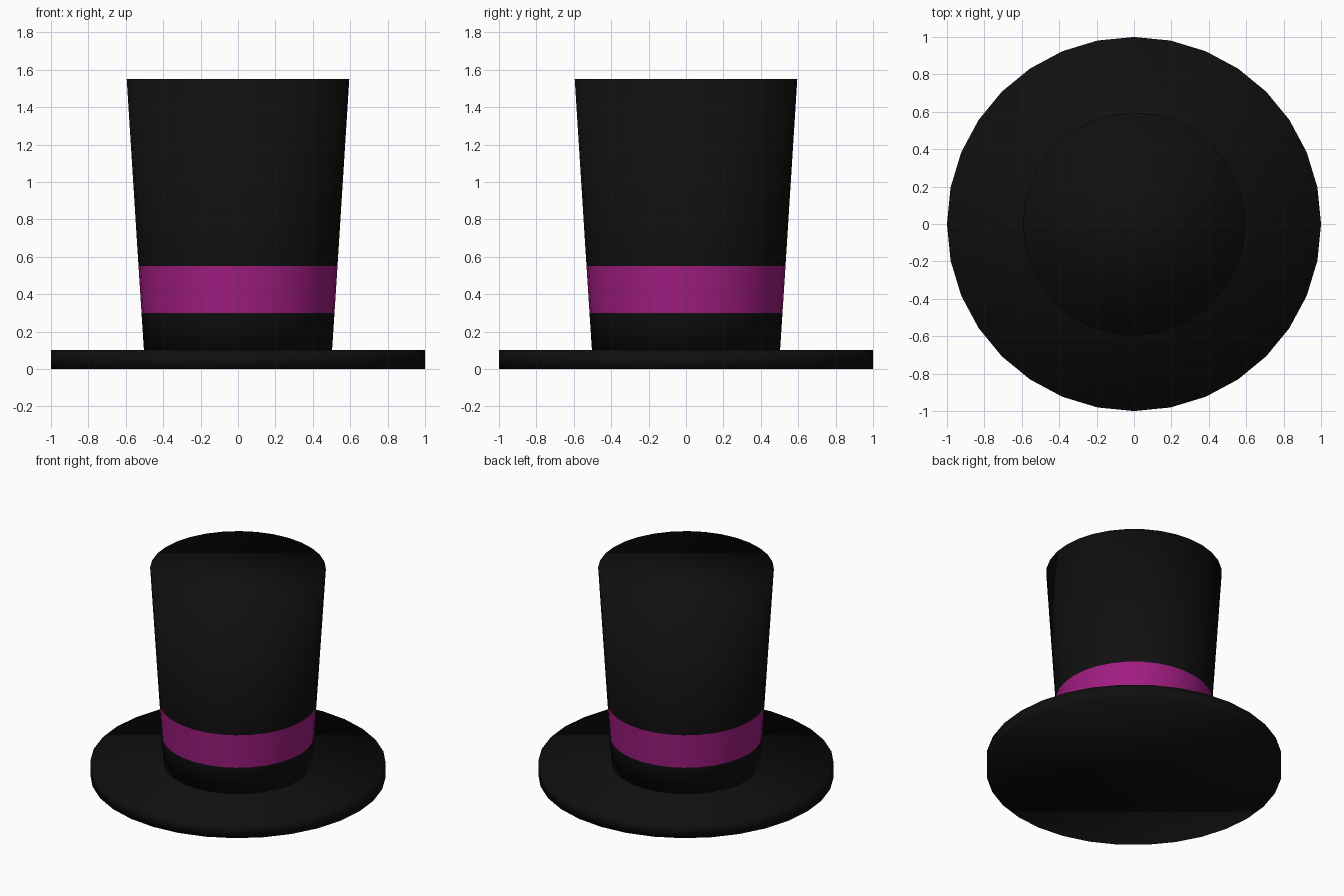
import bpy, bmesh
from math import cos, sin, tau

if "Cube" in bpy.data.objects:
    bpy.data.objects.remove(bpy.data.objects["Cube"])

SIDES = 32


def material(name, rgb):
    mat = bpy.data.materials.new(name)
    mat.diffuse_color = (*rgb, 1)
    mat.use_nodes = True
    mat.node_tree.nodes["Principled BSDF"].inputs["Base Color"].default_value = mat.diffuse_color
    return mat


def lathe(name, rings, mats, band=None):
    """Stack (radius, z) rings into a capped solid; 'band' is the ring gap given the second material."""
    bm = bmesh.new()
    loops = [[bm.verts.new((r * cos(tau * i / SIDES), r * sin(tau * i / SIDES), z))
              for i in range(SIDES)] for r, z in rings]
    for k, (low, high) in enumerate(zip(loops, loops[1:])):
        for i in range(SIDES):
            j = (i + 1) % SIDES
            face = bm.faces.new((low[i], low[j], high[j], high[i]))
            face.material_index = int(k == band)
    bm.faces.new(loops[0][::-1])
    bm.faces.new(loops[-1])
    for face in bm.faces:
        face.smooth = True
    mesh = bpy.data.meshes.new(name)
    bm.to_mesh(mesh)
    bm.free()
    for mat in mats:
        mesh.materials.append(mat)
    obj = bpy.data.objects.new(name, mesh)
    bpy.context.collection.objects.link(obj)
    return obj


felt = material("black_felt", (0.005, 0.005, 0.005))
ribbon = material("purple_ribbon", (0.35, 0.012, 0.22))

# Flat brim
lathe("brim", [(1.0, 0.0), (1.0, 0.1)], [felt])

# Flared crown with the flush ribbon between its second and third rings
lathe("crown", [(0.503, 0.1), (0.516, 0.3), (0.532, 0.55), (0.595, 1.55)],
      [felt, ribbon], band=1)
